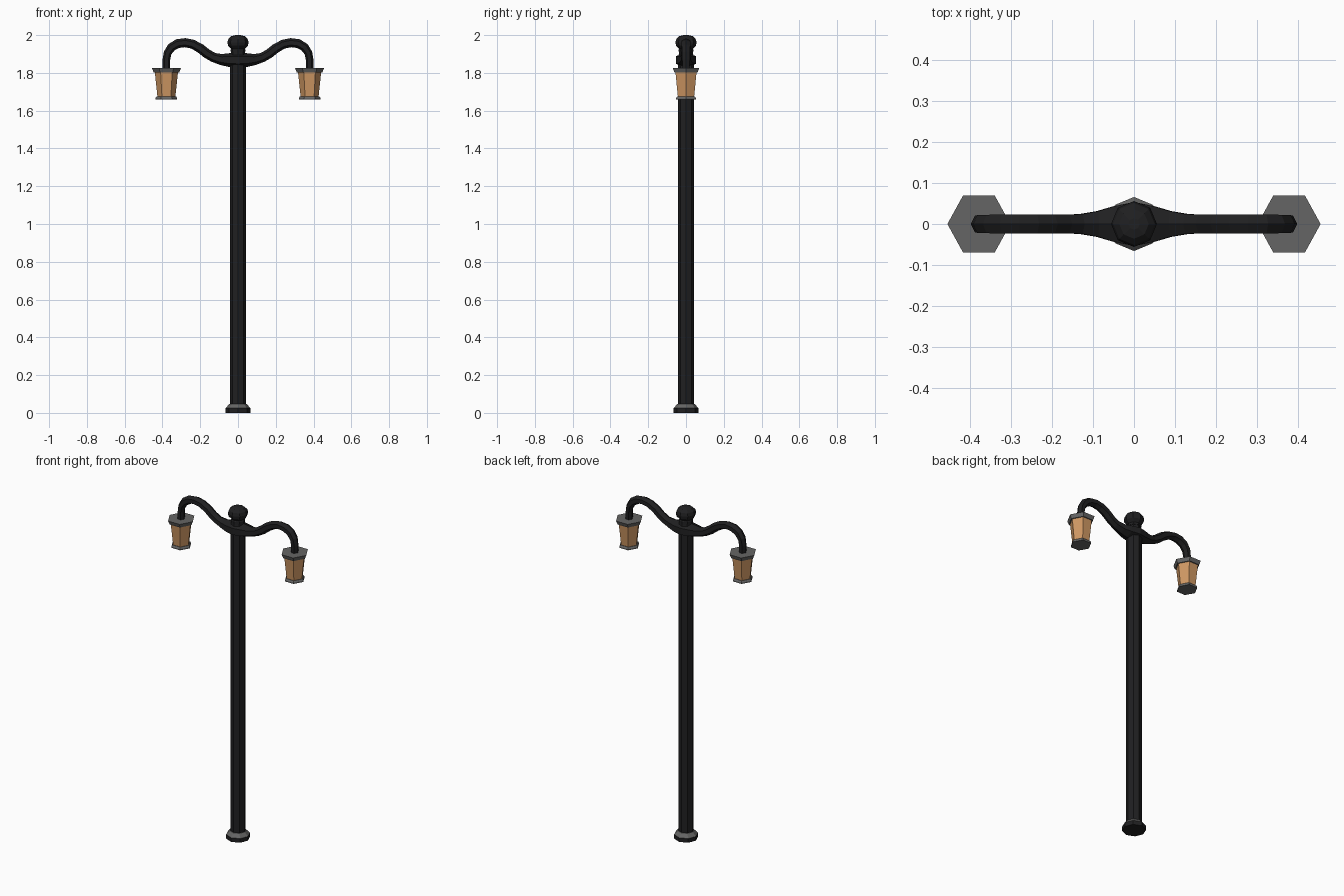
import bpy, bmesh, math
from mathutils import Vector

if "Cube" in bpy.data.objects:
    bpy.data.objects.remove(bpy.data.objects["Cube"])


def material(name, rgb):
    m = bpy.data.materials.new(name)
    m.diffuse_color = (*rgb, 1)
    m.use_nodes = True
    m.node_tree.nodes["Principled BSDF"].inputs["Base Color"].default_value = m.diffuse_color
    return m


BLACK = material("black iron", (0.014, 0.014, 0.015))
GREY = material("grey metal", (0.13, 0.13, 0.128))
GLASS = material("amber glass", (0.62, 0.31, 0.125))


def skin(name, rings, mats, loc=(0, 0, 0)):
    """Join rings of points into a closed flat-faced object."""
    bm = bmesh.new()
    vs = [[bm.verts.new(p) for p in ring] for ring in rings]
    n = len(rings[0])
    for a, b in zip(vs, vs[1:]):
        for i in range(n):
            j = (i + 1) % n
            bm.faces.new((a[i], a[j], b[j], b[i]))
    bm.faces.new(vs[0])
    bm.faces.new(vs[-1])
    bmesh.ops.recalc_face_normals(bm, faces=bm.faces)
    me = bpy.data.meshes.new(name)
    bm.to_mesh(me)
    bm.free()
    for m in mats:
        me.materials.append(m)
    ob = bpy.data.objects.new(name, me)
    ob.location = loc
    bpy.context.collection.objects.link(ob)
    return ob


def lathe(name, profile, sides, mats, loc=(0, 0, 0), sy=1.0):
    """Spin (radius, height) pairs with a low number of sides."""
    angles = [2 * math.pi * i / sides for i in range(sides)]
    rings = [[(r * math.cos(a), r * math.sin(a) * sy, z) for a in angles]
             for r, z in profile]
    return skin(name, rings, mats, loc)


# Pole, foot (grey on the sloping faces) and finial
lathe("pole", [(0.043, 0.03), (0.043, 1.87), (0.038, 1.90), (0.036, 1.935)], 8, [BLACK])
foot = lathe("foot", [(0.066, 0), (0.066, 0.025), (0.046, 0.047)], 8, [BLACK, GREY])
for p in foot.data.polygons:
    if p.normal.z > 0.3:
        p.material_index = 1
lathe("collar", [(0.040, 1.912), (0.040, 1.922), (0.034, 1.93)], 8, [BLACK])
lathe("finial", [(0.034, 1.925), (0.053, 1.945), (0.056, 1.962), (0.051, 1.98),
                 (0.036, 1.994), (0.014, 2.0)], 8, [BLACK])

# Double arm: hexagonal section swept along a mirrored path (x, z, height radius, width radius)
half = [(0.05, 1.868, 0.036, 0.050), (0.09, 1.871, 0.029, 0.036), (0.13, 1.882, 0.025, 0.028),
        (0.165, 1.902, 0.025, 0.0265), (0.20, 1.930, 0.025, 0.0265),
        (0.24, 1.952, 0.024, 0.0265), (0.28, 1.960, 0.024, 0.0265),
        (0.32, 1.955, 0.024, 0.0265), (0.353, 1.935, 0.023, 0.026),
        (0.373, 1.905, 0.021, 0.025), (0.379, 1.870, 0.020, 0.023), (0.379, 1.815, 0.020, 0.022)]
path = [(-x, z, a, b) for x, z, a, b in reversed(half)] + [(0, 1.868, 0.040, 0.062)] + half
rings = []
for i, (x, z, rn, ry) in enumerate(path):
    p, q = path[max(i - 1, 0)], path[min(i + 1, len(path) - 1)]
    t = Vector((q[0] - p[0], 0, q[1] - p[1])).normalized()
    normal = Vector((-t.z, 0, t.x))
    rings.append([Vector((x, 0, z)) + normal * rn * math.sin(a) + Vector((0, ry * math.cos(a), 0))
                  for a in [math.radians(30 + 60 * k) for k in range(6)]])
skin("double_arm", rings, [BLACK])

# Hexagonal lanterns
for side, x in (("left", -0.379), ("right", 0.379)):
    at = (x, 0, 0)
    lathe(side + "_lantern_cap", [(0.068, 1.803), (0.077, 1.826)], 6, [GREY], at, 1.05)
    lathe(side + "_lantern_glass", [(0.047, 1.67), (0.062, 1.81)], 6, [GLASS], at, 1.05)
    lathe(side + "_lantern_base", [(0.057, 1.66), (0.057, 1.668), (0.051, 1.676)], 6,
          [GREY], at, 1.05)
